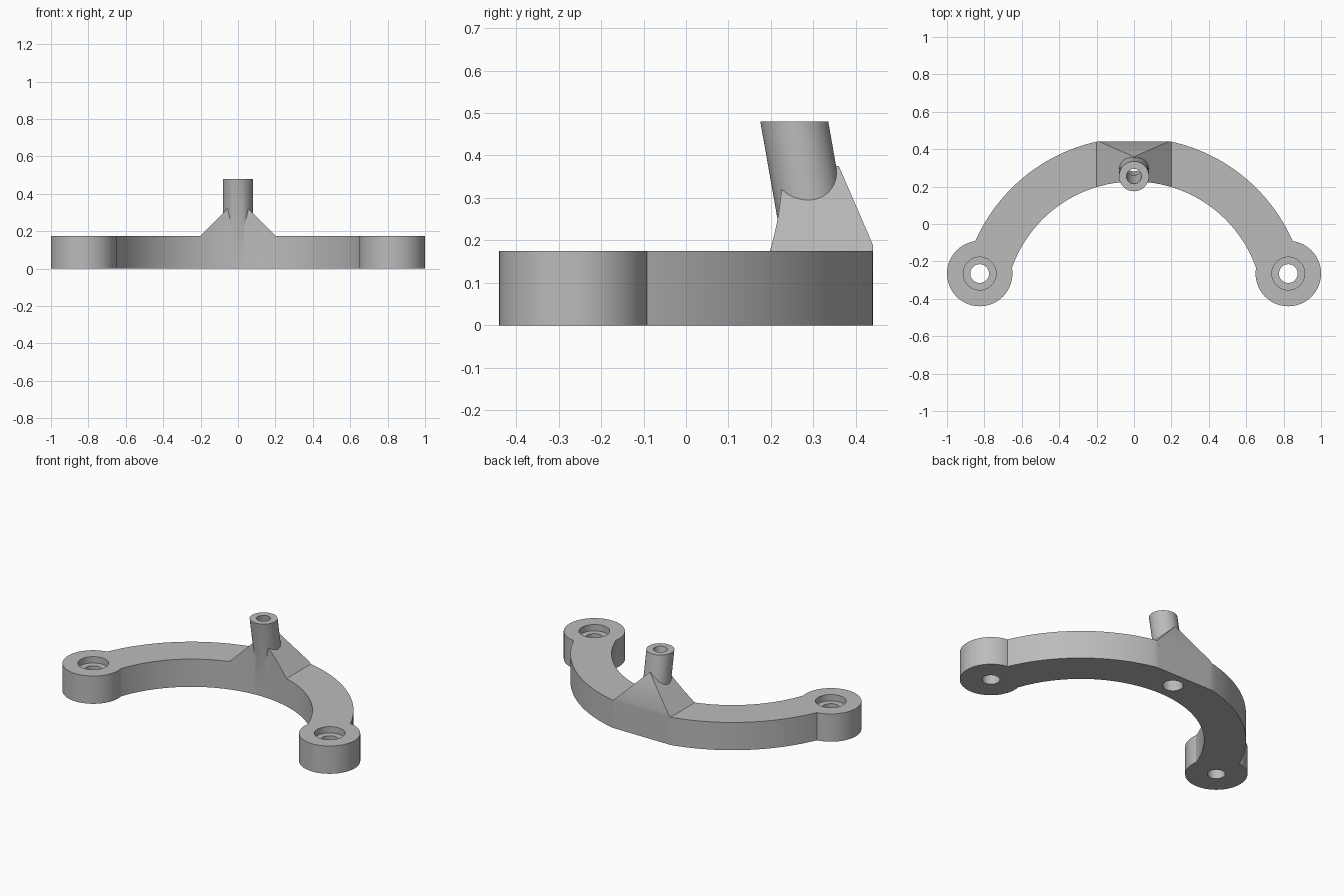
import bpy, bmesh, math
from mathutils import Vector

cube = bpy.data.objects.get("Cube")
if cube:
    bpy.data.objects.remove(cube, do_unlink=True)

HEIGHT = 0.175                     # thickness of the arch and end bosses
BACK = 0.44                        # flat back of the arch
CENTRE_Y, OUTER, INNER = -0.465, 0.927, 0.692
BOSS_X, BOSS_Y = 0.825, -0.265
TUBE_TOP, TUBE_Y, LEAN = 0.48, 0.255, 0.176

grey = bpy.data.materials.new("plain grey")
grey.use_nodes = True
grey.diffuse_color = (0.5, 0.5, 0.5, 1)
grey.node_tree.nodes["Principled BSDF"].inputs["Base Color"].default_value = (0.5, 0.5, 0.5, 1)


def solid(name, points, direction, cut=None):
    """Extrude a flat outline; optionally slice off what lies beyond a plane."""
    bm = bmesh.new()
    face = bm.faces.new([bm.verts.new(p) for p in points])
    new = bmesh.ops.extrude_face_region(bm, geom=[face])["geom"]
    bmesh.ops.translate(bm, vec=direction, verts=[g for g in new if isinstance(g, bmesh.types.BMVert)])
    if cut:
        sliced = bmesh.ops.bisect_plane(bm, geom=bm.verts[:] + bm.edges[:] + bm.faces[:],
                                        plane_co=cut[0], plane_no=cut[1], clear_outer=True)
        edges = [g for g in sliced["geom_cut"] if isinstance(g, bmesh.types.BMEdge)]
        bmesh.ops.holes_fill(bm, edges=edges)
    bmesh.ops.recalc_face_normals(bm, faces=bm.faces[:])
    mesh = bpy.data.meshes.new(name)
    bm.to_mesh(mesh)
    bm.free()
    mesh.materials.append(grey)
    obj = bpy.data.objects.new(name, mesh)
    bpy.context.collection.objects.link(obj)
    return obj


def rod(name, x, y, radius, z0, z1, lean=0.0, sides=64):
    """Cylinder with level ends, its axis leaning toward the front as it rises."""
    ring = [(x + radius * math.cos(a), y + radius * math.sin(a), z0)
            for a in (math.tau * i / sides for i in range(sides))]
    return solid(name, ring, Vector((0, -lean * (z1 - z0), z1 - z0)))


def combine(target, part, operation):
    """Apply a boolean and discard the part used for it."""
    bpy.context.view_layer.objects.active = target
    mod = target.modifiers.new(part.name, "BOOLEAN")
    mod.operation, mod.object, mod.solver = operation, part, "EXACT"
    part.hide_render = True
    bpy.ops.object.modifier_apply(modifier=mod.name)
    bpy.data.objects.remove(part, do_unlink=True)


def tube_rod(name, radius, z0, z1):
    return rod(name, 0, TUBE_Y + LEAN * (TUBE_TOP - z0), radius, z0, z1, LEAN)


# Arch: a sector with a flattened back, ending inside the bosses
end = math.atan2(BOSS_Y - CENTRE_Y, BOSS_X)
steps = 96
outline = [(0, CENTRE_Y, 0)]
for i in range(steps + 1):
    a = end + (math.pi - 2 * end) * i / steps
    outline.append((OUTER * math.cos(a), min(BACK, CENTRE_Y + OUTER * math.sin(a)), 0))
bracket = solid("curved_bracket", outline, Vector((0, 0, HEIGHT)))

# Gabled pedestal with a sloping back
gable = [(-0.17, 0.1), (0.17, 0.1), (0.2, HEIGHT), (0, 0.375), (-0.2, HEIGHT)]
pedestal = solid("pedestal", [(x, 0.1, z) for x, z in gable], Vector((0, BACK - 0.1, 0)),
                 cut=((0, BACK, 0.19), (0, 0.185, 0.08)))
combine(bracket, pedestal, "UNION")
combine(bracket, rod("inner_cutter", 0, CENTRE_Y, INNER, -0.1, 0.6, sides=192), "DIFFERENCE")

# Round end bosses and leaning tube
for side in (-1, 1):
    combine(bracket, rod("end_boss", side * BOSS_X, BOSS_Y, 0.175, 0, HEIGHT), "UNION")
combine(bracket, tube_rod("tube", 0.08, 0.03, TUBE_TOP), "UNION")

# Counterbored screw holes in the bosses
for side in (-1, 1):
    combine(bracket, rod("screw_hole", side * BOSS_X, BOSS_Y, 0.05, -0.1, 0.3), "DIFFERENCE")
    combine(bracket, rod("counterbore", side * BOSS_X, BOSS_Y, 0.088, HEIGHT - 0.04, 0.3), "DIFFERENCE")

# Bore through the tube, wider at the underside
combine(bracket, tube_rod("tube_bore", 0.04, -0.1, 0.6), "DIFFERENCE")
combine(bracket, tube_rod("wide_bore", 0.058, -0.1, 0.22), "DIFFERENCE")

# Smooth curves with sharp edges
bpy.ops.object.select_all(action="DESELECT")
bracket.select_set(True)
bpy.context.view_layer.objects.active = bracket
bpy.ops.object.shade_smooth_by_angle(angle=math.radians(25))
